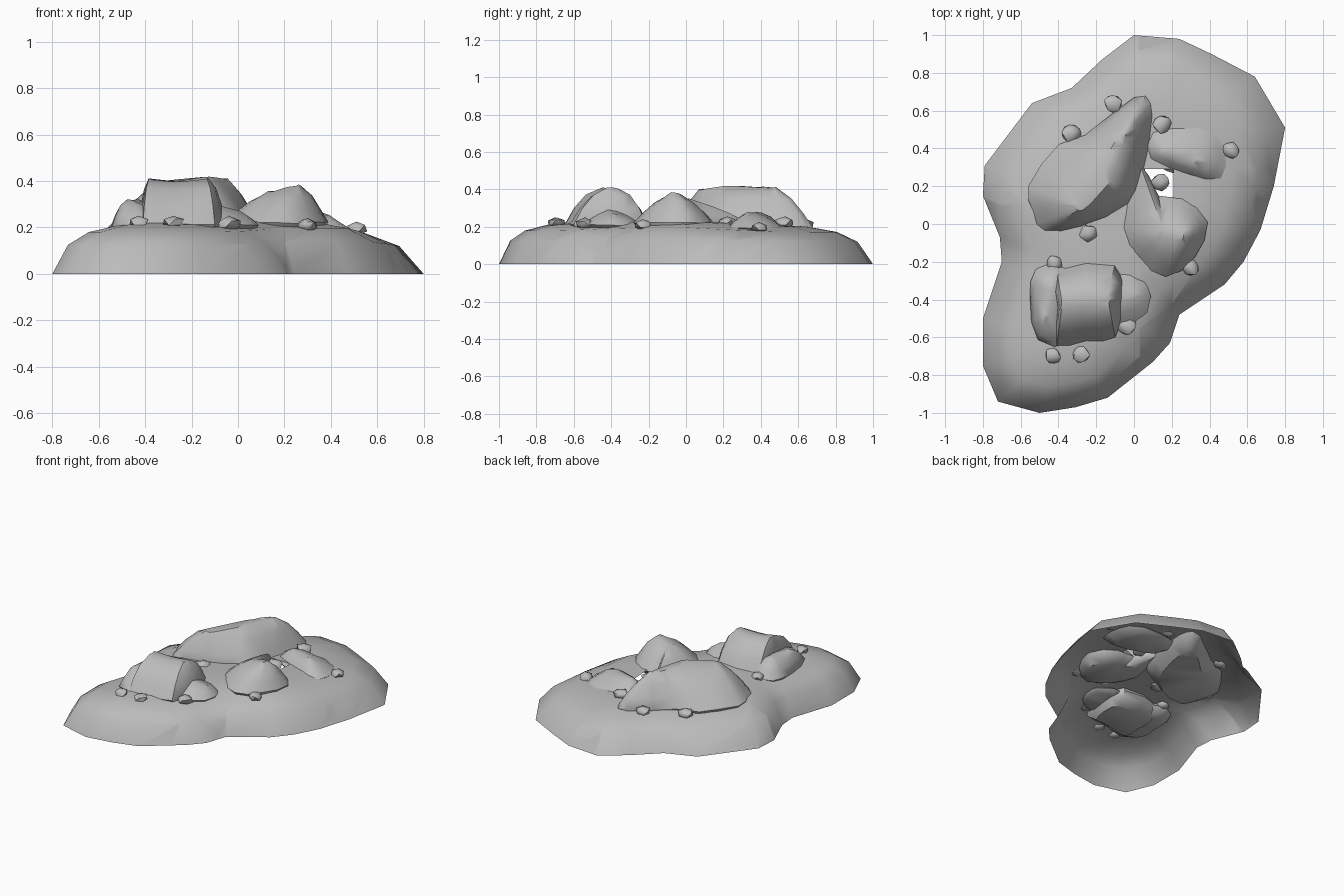
import bpy
import bmesh
import math
import random
from mathutils import Vector, Matrix

random.seed(4)
cube = bpy.data.objects.get("Cube")
if cube:
    bpy.data.objects.remove(cube, do_unlink=True)

stone = bpy.data.materials.new("stone_grey")
stone.use_nodes = True
grey = (0.5, 0.5, 0.5, 1)
stone.diffuse_color = grey
stone.node_tree.nodes["Principled BSDF"].inputs["Base Color"].default_value = grey


def finish(bm, name, angle):
    """Turn a bmesh into a smooth shaded stone object."""
    mesh = bpy.data.meshes.new(name)
    bm.to_mesh(mesh)
    bm.free()
    mesh.materials.append(stone)
    obj = bpy.data.objects.new(name, mesh)
    bpy.context.collection.objects.link(obj)
    bpy.ops.object.select_all(action="DESELECT")
    obj.select_set(True)
    bpy.context.view_layer.objects.active = obj
    bpy.ops.object.shade_smooth_by_angle(angle=math.radians(angle))


def nearest_on_ridge(point, ridge):
    """Closest spot on the ridge line in plan, with the ridge height."""
    spots = []
    for a, b in zip(ridge, ridge[1:]):
        a, b = Vector(a), Vector(b)
        along = (b - a).xy
        share = (point - a.xy).dot(along) / along.length_squared
        spots.append(a.lerp(b, max(0, min(1, share))))
    return min(spots, key=lambda spot: (point - spot.xy).length)


def rounded(outline):
    """Add a point on the smooth curve between each pair of corners."""
    corners = [Vector(pair) for pair in outline]
    result = []
    for i, corner in enumerate(corners):
        following = corners[(i + 1) % len(corners)]
        beyond = corners[(i + 2) % len(corners)]
        middle = (corner + following) / 2
        result += [corner, middle + (middle - (corners[i - 1] + beyond) / 2) / 8]
    return result


def heap(outline, ridge, base, rings, rough=0):
    """Loft an outline up to a ridge; rings are (inward share, height share)."""
    bm = bmesh.new()
    loops = []
    for inward, height in rings:
        loop = []
        for point in outline:
            top = nearest_on_ridge(point, ridge)
            flat = point.lerp(top.xy, inward)
            wobble = random.uniform(-rough, rough)
            z = base + (top.z - base) * height + wobble
            loop.append(bm.verts.new((flat.x, flat.y, z)))
        loops.append(loop)
    for low, high in zip(loops, loops[1:]):
        for i in range(len(low)):
            bm.faces.new((low[i - 1], low[i], high[i], high[i - 1]))
    bm.faces.new(loops[-1])
    return bm


def settle(bm):
    bmesh.ops.triangulate(bm, faces=bm.faces[:])
    bmesh.ops.recalc_face_normals(bm, faces=bm.faces[:])


def boulder(name, outline, ridge, base=.21, bulge=1.6):
    """A closed stone that pokes through the mound; more bulge, steeper sides."""
    rings = [(.4, -.4), (.08, -.15)]
    rings += [(t, 1 - (1 - t) ** bulge) for t in (0, .22, .5, .85)]
    bm = heap(rounded(outline), ridge, base, rings, rough=.004)
    bmesh.ops.holes_fill(bm, edges=[e for e in bm.edges if e.is_boundary])
    settle(bm)
    finish(bm, name, 45)


# Mound: an open shell with a small gap between the boulders
mound_outline = [
    (0, 1), (.24, .98), (.41, .9), (.64, .78), (.8, .51), (.74, .2), (.67, -.03),
    (.58, -.2), (.48, -.32), (.24, -.48), (.19, -.63), (.1, -.73), (-.14, -.92),
    (-.31, -.97), (-.5, -1), (-.72, -.94), (-.8, -.75), (-.8, -.5), (-.7, -.2),
    (-.71, -.07), (-.8, .15), (-.79, .31), (-.54, .64), (-.33, .72), (-.17, .87)]
mound_ridge = [(-.35, -.6, .22), (-.2, -.25, .23), (.1, 0, .24), (.1, .45, .21)]
mound = heap([Vector(pair) for pair in mound_outline], mound_ridge, 0,
             [(0, 0), (.15, .57), (.35, .82), (.65, .96), (.93, 1)])
settle(mound)
gap_centre, gap_half = Vector((.12, .2, 0)), .09
for axis in (Vector((1, 0, 0)), Vector((0, 1, 0))):
    for side in (-gap_half, gap_half):
        bmesh.ops.bisect_plane(mound, geom=mound.verts[:] + mound.edges[:] + mound.faces[:],
                               plane_co=gap_centre + axis * side, plane_no=axis)
gap_faces = []
for face in mound.faces:
    offset = face.calc_center_median() - gap_centre
    if max(abs(offset.x), abs(offset.y)) < gap_half:
        gap_faces.append(face)
bmesh.ops.delete(mound, geom=gap_faces, context="FACES")
mound.normal_update()
if sum(f.normal.z * f.calc_area() for f in mound.faces) < 0:
    bmesh.ops.reverse_faces(mound, faces=mound.faces[:])
finish(mound, "mound", 60)

# Large boulders
boulder("back_boulder",
        [(0, .67), (.09, .64), (.09, .48), (.05, .25), (-.02, .1), (-.28, -.02),
         (-.48, -.04), (-.53, .06), (-.56, .2), (-.4, .42), (-.26, .47)],
        [(-.27, .09, .41), (-.15, .24, .43), (-.07, .45, .42)], base=.2)
boulder("middle_boulder",
        [(.03, .32), (.13, .15), (.25, .14), (.39, .01), (.32, -.18),
         (.17, -.28), (.02, -.18), (-.06, -.02)],
        [(.16, -.04, .36), (.25, -.06, .39)], base=.22)
boulder("side_boulder",
        [(.07, .34), (.3, .24), (.46, .24), (.48, .4), (.35, .52), (.09, .5)],
        [(.18, .38, .28), (.3, .34, .28)], base=.19)

# Front boulder: tall block with a lower shoulder and ledge
boulder("front_boulder",
        [(-.41, -.24), (-.1, -.21), (-.05, -.4), (-.1, -.6), (-.25, -.62),
         (-.41, -.65), (-.41, -.45)],
        [(-.38, -.42, .41), (-.25, -.4, .4), (-.14, -.39, .41)], bulge=2.3)
boulder("front_boulder_shoulder",
        [(-.52, -.24), (-.34, -.23), (-.33, -.63), (-.51, -.62), (-.55, -.4)],
        [(-.47, -.46, .32), (-.44, -.35, .32)], base=.2, bulge=2.3)
boulder("front_boulder_ledge",
        [(-.12, -.24), (.06, -.3), (.07, -.47), (-.14, -.56)],
        [(-.1, -.4, .3), (0, -.38, .27)])

# Pebbles: small chipped stones resting on the slope around the boulders
pebble_spots = [(-.11, .64), (-.33, .48), (.15, .53), (.51, .39), (.14, .22), (-.24, -.05),
                (.3, -.23), (-.42, -.21), (-.04, -.54), (-.43, -.7), (-.28, -.69)]
for spot in pebble_spots:
    place = Vector(spot)
    slope = (place - nearest_on_ridge(place, mound_ridge).xy).length
    bm = bmesh.new()
    bmesh.ops.create_icosphere(bm, subdivisions=1, radius=random.uniform(.043, .058))
    for v in bm.verts:
        v.co *= random.uniform(.9, 1.12)
    spin = Matrix.Rotation(random.uniform(0, math.tau), 4, "Z")
    squash = Matrix.Diagonal((1, 1, .6, 1))
    lift = Matrix.Translation((place.x, place.y, .225 - slope * slope / 6))
    bm.transform(lift @ squash @ spin)
    finish(bm, "pebble", 50)
